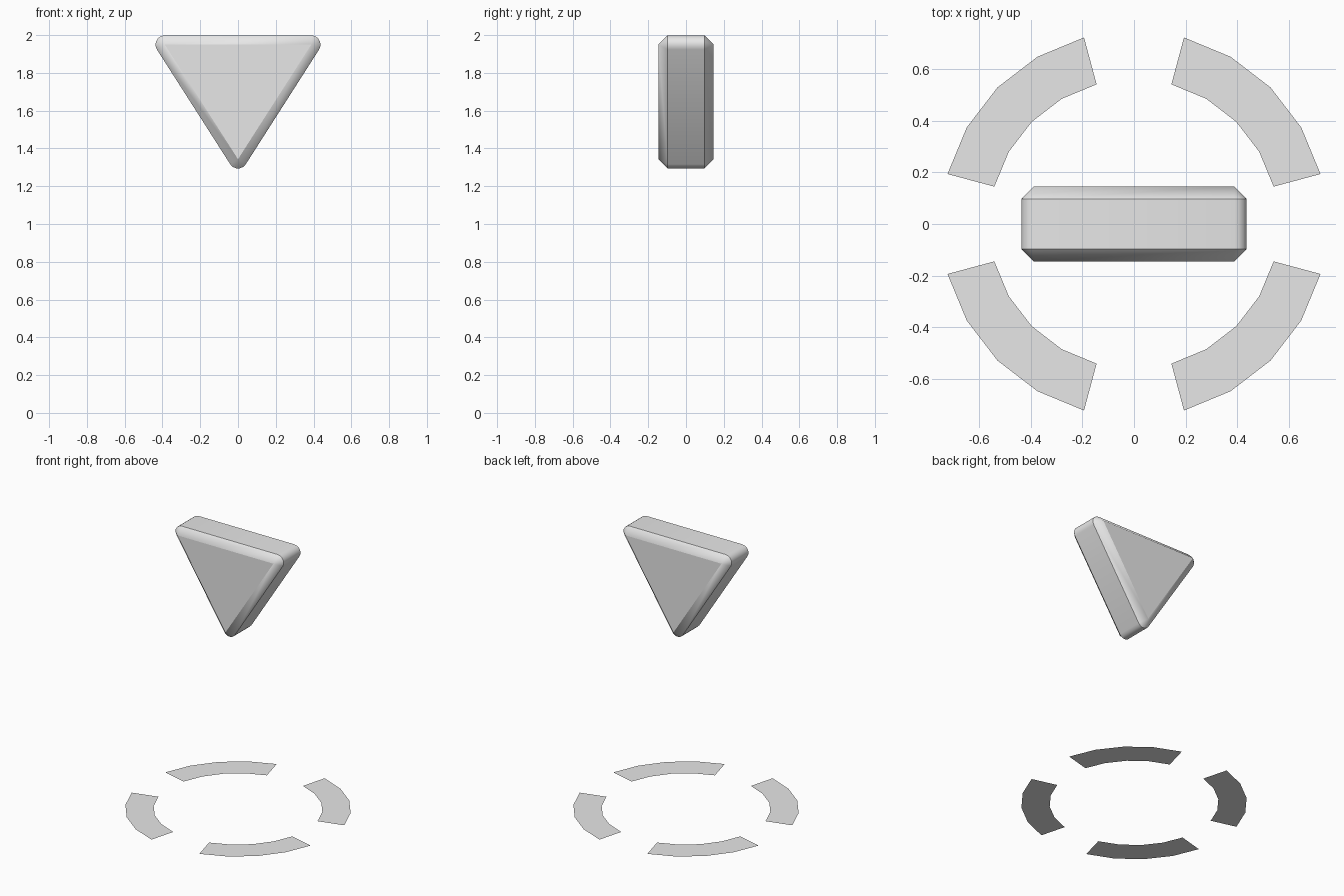
import bpy, bmesh, math

cube = bpy.data.objects.get("Cube")
if cube:
    bpy.data.objects.remove(cube, do_unlink=True)

# Single plain grey
GREY = (0.8, 0.8, 0.8, 1)
grey = bpy.data.materials.new("plain_grey")
grey.use_nodes = True
grey.diffuse_color = GREY
grey.node_tree.nodes["Principled BSDF"].inputs["Base Color"].default_value = GREY


def add_object(name, bm):
    mesh = bpy.data.meshes.new(name)
    bm.to_mesh(mesh)
    bm.free()
    mesh.materials.append(grey)
    obj = bpy.data.objects.new(name, mesh)
    bpy.context.collection.objects.link(obj)
    return obj


def polar(radius, degrees):
    a = math.radians(degrees)
    return radius * math.cos(a), radius * math.sin(a)


# Floating arrow: chamfered triangular prism with rounded corners
HALF_W, TOP, TIP, ROUND, STEPS = 0.388, 1.95, 1.343, 0.049, 5
slope = math.degrees(math.atan2(HALF_W, TOP - TIP))
corners = [
    (HALF_W, TOP, 90, -slope),
    (0, TIP, -slope, slope - 180),
    (-HALF_W, TOP, 180 + slope, 90),
]


def outline(y, radius):
    points = []
    for x, z, start, end in corners:
        for i in range(STEPS + 1):
            dx, dz = polar(radius, start + (end - start) * i / STEPS)
            points.append((x + dx, y, z + dz))
    return points


bm = bmesh.new()
rings = [[bm.verts.new(p) for p in outline(y, r)]
         for y, r in ((-0.146, 0), (-0.097, ROUND), (0.097, ROUND), (0.146, 0))]
for a, b in zip(rings, rings[1:]):
    for i in range(len(a)):
        j = (i + 1) % len(a)
        bm.faces.new((a[i], a[j], b[j], b[i]))
for ring in (rings[0], rings[-1]):
    bm.faces.new(ring)
bmesh.ops.remove_doubles(bm, verts=bm.verts, dist=0.0001)
bmesh.ops.recalc_face_normals(bm, faces=bm.faces)
arrow = add_object("floating_arrow", bm)
bpy.context.view_layer.objects.active = arrow
arrow.select_set(True)
bpy.ops.object.shade_smooth_by_angle(angle=math.radians(40))
arrow.select_set(False)

# Ground marker: four flat arc segments
for k, name in enumerate(("back_left", "back_right", "front_right", "front_left")):
    bm = bmesh.new()
    pairs = []
    for i in range(5):
        angle = 90 * k + 15 + 15 * i
        pairs.append([bm.verts.new((*polar(r, angle), 0)) for r in (0.56, 0.748)])
    for (a, b), (c, d) in zip(pairs, pairs[1:]):
        bm.faces.new((a, b, d, c))
    add_object("ground_arc_" + name, bm)
